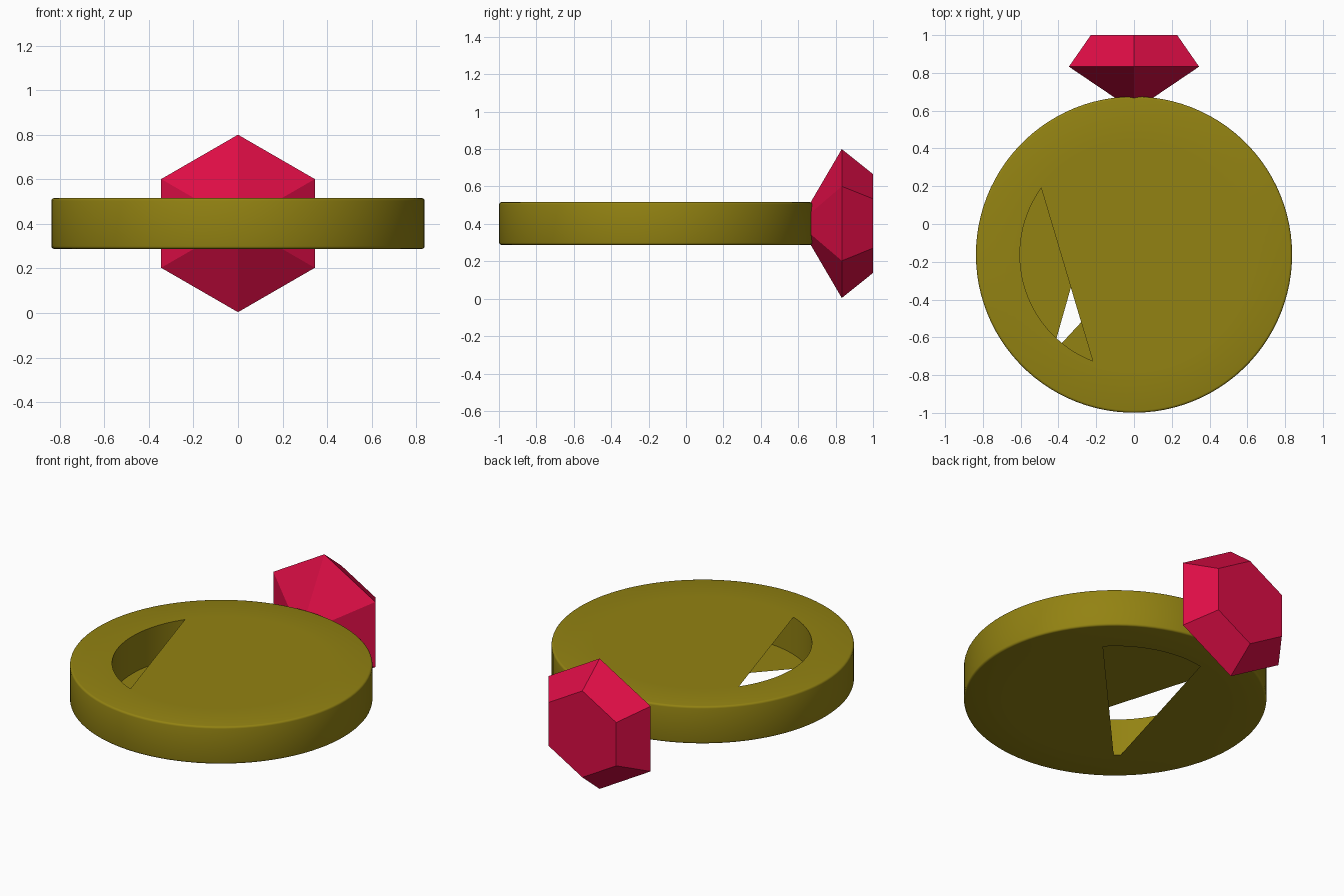
import bpy, bmesh
from math import sin, cos, radians, pi

if "Cube" in bpy.data.objects:
    bpy.data.objects.remove(bpy.data.objects["Cube"])


def make_object(name, bm, color):
    mesh = bpy.data.meshes.new(name)
    bm.to_mesh(mesh)
    bm.free()
    obj = bpy.data.objects.new(name, mesh)
    bpy.context.collection.objects.link(obj)
    mat = bpy.data.materials.new(name + "_material")
    mat.diffuse_color = color
    mat.use_nodes = True
    mat.node_tree.nodes["Principled BSDF"].inputs["Base Color"].default_value = mat.diffuse_color
    mesh.materials.append(mat)
    return obj


# Ring band: revolved rounded profile with partly closed inner openings
N, CY, CZ, H = 100, -0.162, 0.402, 0.114
OUTER, INNER, B = 0.837, 0.604, 0.012
corner = [(OUTER - B + B * sin(a), H - B + B * cos(a)) for a in (0, pi / 6, pi / 3, pi / 2)]
profile = [(INNER, H)] + corner
profile += [(r, -z) for r, z in reversed(profile)]

bm = bmesh.new()
rings = []
for r, z in profile:
    ring = []
    for i in range(N):
        a = 2 * pi * i / N + radians(0.4)
        ring.append(bm.verts.new((r * cos(a), CY + r * sin(a), CZ + z)))
    rings.append(ring)
for k, ring in enumerate(rings):
    nxt = rings[(k + 1) % len(rings)]
    for i in range(N):
        j = (i + 1) % N
        bm.faces.new((ring[i], nxt[i], nxt[j], ring[j]))


def cap(ring, start, end, up):
    vs = [ring[i % N] for i in range(start, end + 1)]
    bm.faces.new(vs if up else vs[::-1])


cap(rings[0], 69, 140, True)       # top sheet, leaves a segment open
cap(rings[-1], 28, 63, False)      # bottom sheets, leave a wedge open
cap(rings[-1], 64, 112, False)
band = make_object("ring_band", bm, (0.29, 0.225, 0.006, 1))
bpy.context.view_layer.objects.active = band
band.select_set(True)
bpy.ops.object.shade_smooth_by_angle(angle=radians(40))

# Gem: six-sided crown and pointed pavilion, axis along y
bm = bmesh.new()


def hexagon(r, y):
    return [bm.verts.new((r * sin(i * pi / 3), y, 0.402 + r * cos(i * pi / 3))) for i in range(6)]


girdle, table = hexagon(0.398, 0.833), hexagon(0.264, 1.0)
tip = bm.verts.new((0, 0.6, 0.402))
for i in range(6):
    j = (i + 1) % 6
    bm.faces.new((girdle[i], girdle[j], table[j], table[i]))
    bm.faces.new((girdle[j], girdle[i], tip))
bm.faces.new(table)
bmesh.ops.recalc_face_normals(bm, faces=bm.faces)
make_object("gem", bm, (0.72, 0.004, 0.06, 1))
